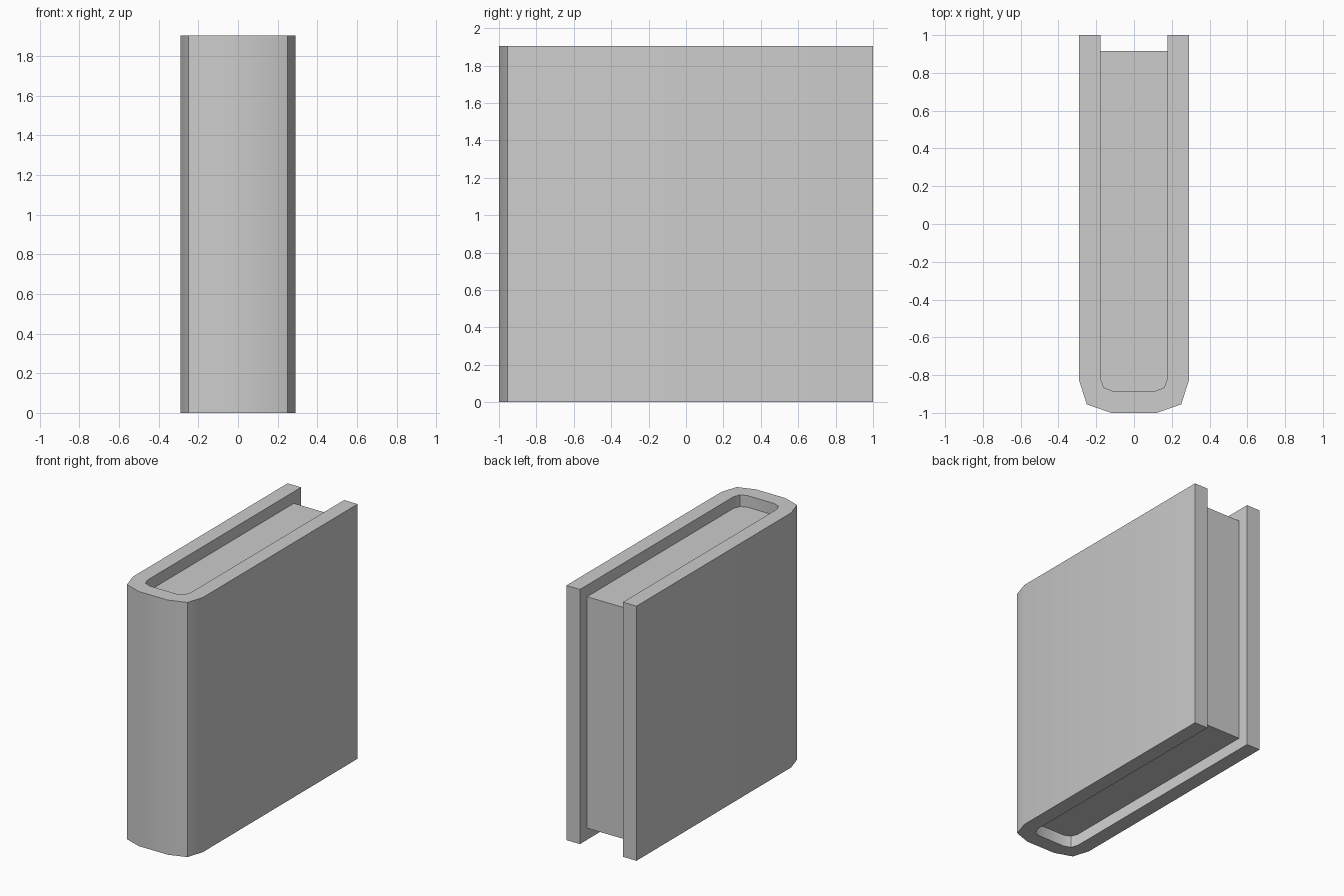
import bpy
import bmesh
import math

cube = bpy.data.objects.get("Cube")
if cube:
    bpy.data.objects.remove(cube, do_unlink=True)

HEIGHT = 1.905
RECESS = 0.087

grey = bpy.data.materials.new("plain grey")
grey.use_nodes = True
colour = (0.604, 0.604, 0.604, 1)
grey.diffuse_color = colour
grey.node_tree.nodes["Principled BSDF"].inputs["Base Color"].default_value = colour


def mirrored(half):
    """Continue a right-hand path around the spine to the other side."""
    return half + [(-x, y) for x, y in reversed(half)]


def extrude_faces(name, faces_2d, bottom, top):
    """Raise flat faces into a smooth-by-angle solid."""
    bm = bmesh.new()
    for corners in faces_2d:
        bm.faces.new([bm.verts.new((x, y, bottom)) for x, y in corners])
    bmesh.ops.remove_doubles(bm, verts=bm.verts, dist=0.0001)
    result = bmesh.ops.extrude_face_region(bm, geom=bm.faces[:], use_keep_orig=True)
    raised = [g for g in result["geom"] if isinstance(g, bmesh.types.BMVert)]
    bmesh.ops.translate(bm, verts=raised, vec=(0, 0, top - bottom))
    bmesh.ops.recalc_face_normals(bm, faces=bm.faces)

    mesh = bpy.data.meshes.new(name)
    bm.to_mesh(mesh)
    bm.free()
    mesh.materials.append(grey)
    obj = bpy.data.objects.new(name, mesh)
    bpy.context.collection.objects.link(obj)
    bpy.ops.object.select_all(action="DESELECT")
    obj.select_set(True)
    bpy.context.view_layer.objects.active = obj
    bpy.ops.object.shade_smooth_by_angle(angle=math.radians(30))
    return obj


# Matching outer and inner paths, from the open edge to the spine
outer = mirrored([(0.29, 1), (0.29, -0.83), (0.25, -0.955), (0.12, -1)])
inner = mirrored([(0.178, 1), (0.178, -0.815), (0.16, -0.865), (0.11, -0.885)])

# Cover: two boards joined by the rounded spine
walls = [(outer[i], outer[i + 1], inner[i + 1], inner[i])
         for i in range(len(outer) - 1)]
extrude_faces("cover", walls, 0, HEIGHT)

# Page block: fills the cover, set back from its open edges
pages = [(x, min(y, 0.915)) for x, y in inner]
extrude_faces("page_block", [pages], RECESS, HEIGHT - RECESS)
